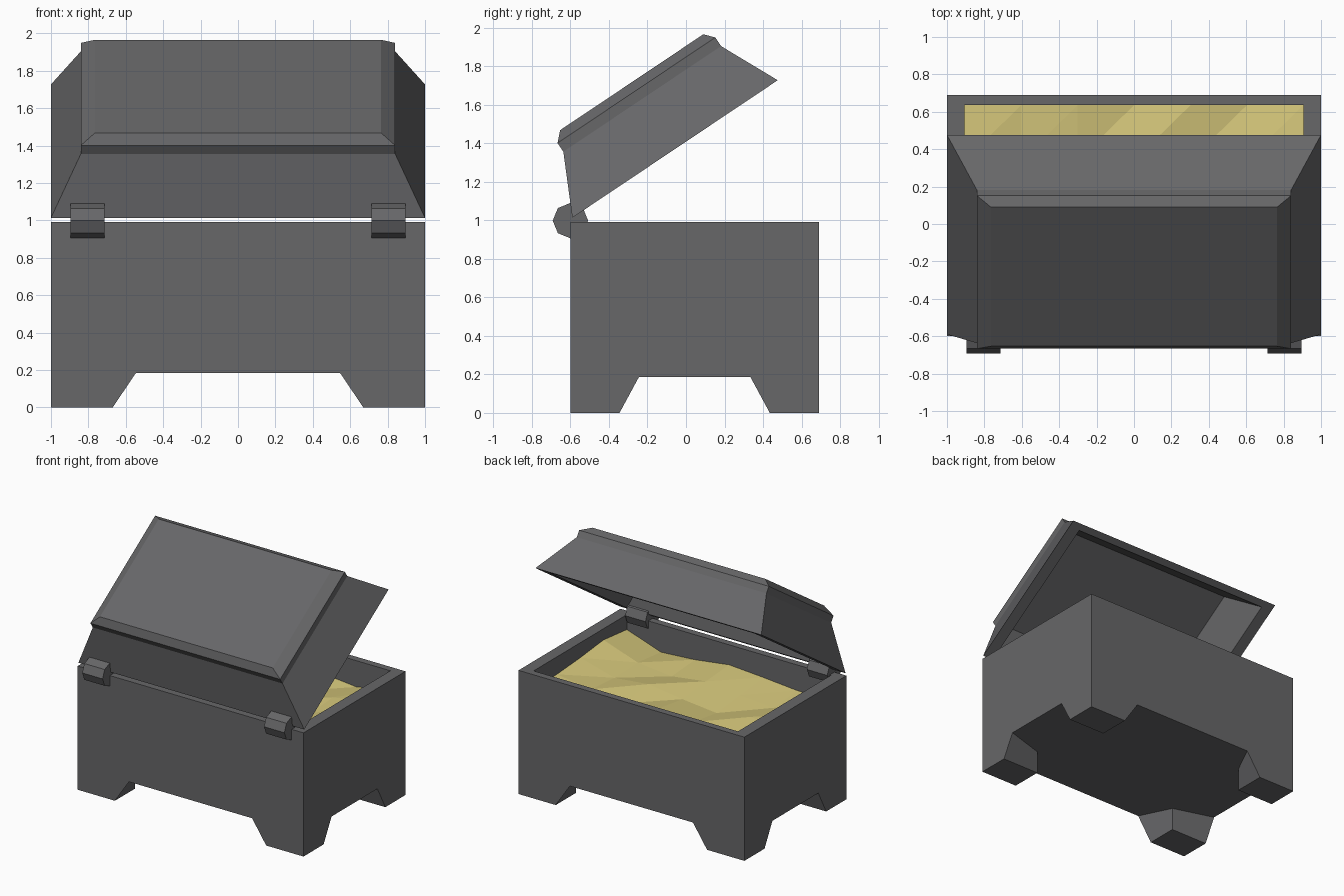
import bpy, bmesh, math
from mathutils import Matrix, Vector

if "Cube" in bpy.data.objects:
    bpy.data.objects.remove(bpy.data.objects["Cube"])


def material(name, rgb):
    m = bpy.data.materials.new(name)
    m.diffuse_color = (*rgb, 1)
    m.use_nodes = True
    m.node_tree.nodes["Principled BSDF"].inputs["Base Color"].default_value = m.diffuse_color
    return m


GREY = material("dark grey", (0.135, 0.135, 0.14))
GOLD = material("pale gold", (0.66, 0.565, 0.195))
YC = 0.045  # middle of the body in y


def add_object(name, bm, mat):
    bmesh.ops.recalc_face_normals(bm, faces=bm.faces)
    mesh = bpy.data.meshes.new(name)
    bm.to_mesh(mesh)
    bm.free()
    mesh.materials.append(mat)
    ob = bpy.data.objects.new(name, mesh)
    bpy.context.collection.objects.link(ob)
    return ob


def rect(hx, y0, y1, z):
    return [(-hx, y0, z), (hx, y0, z), (hx, y1, z), (-hx, y1, z)]


def loft(name, rings, mat):
    """Closed solid through a series of rings with equal point counts."""
    bm = bmesh.new()
    loops = [[bm.verts.new(p) for p in r] for r in rings]
    n = len(loops[0])
    for a, b in zip(loops, loops[1:]):
        for i in range(n):
            j = (i + 1) % n
            bm.faces.new((a[i], a[j], b[j], b[i]))
    bm.faces.new(loops[0])
    bm.faces.new(loops[-1])
    return add_object(name, bm, mat)


# hollow body
loft("chest_body", [
    rect(1, -0.6, 0.69, 0.185),
    rect(1, -0.6, 0.69, 0.99),
    rect(0.905, -0.545, 0.635, 0.99),
    rect(0.905, -0.545, 0.635, 0.3),
], GREY)

# four corner feet, flaring along the walls
for sx, side in ((-1, "left"), (1, "right")):
    for sy, end in ((-1, "front"), (1, "back")):
        def ring(fx, fy, z):
            pts = [(1, 0.645), (fx, 0.645), (0.67, 0.39), (1, fy)]
            return [(sx * x, YC + sy * y, z) for x, y in pts]
        loft(f"{end}_{side}_foot",
             [ring(0.67, 0.39, 0), ring(0.545, 0.29, 0.185)], GREY)

# hollow lid, modelled closed and then swung open about the hinge edge
lid = loft("lid", [
    rect(0.76, 0.19, 1.09, 0.28),
    rect(0.905, 0.055, 1.228, 0),
    rect(1, 0, 1.283, 0),
    rect(0.84, 0.152, 1.137, 0.311),
    rect(0.84, 0.152, 1.137, 0.365),
    rect(0.765, 0.2, 1.095, 0.413),
], GREY)
lid.data.transform(Matrix.Translation((0, -0.59, 1.013))
                   @ Matrix.Rotation(math.radians(33.8), 4, 'X'))

# octagonal hinge barrels
for s, side in ((-1, "left"), (1, "right")):
    rings = [[(s * x, -0.6 + 0.092 * math.cos(k * math.pi / 4),
               0.998 + 0.092 * math.sin(k * math.pi / 4)) for k in range(8)]
             for x in (0.715, 0.895)]
    loft(f"{side}_hinge", rings, GREY)

# uneven faceted filling, heights listed from front to back
heights = [
    (0.78, 0.785, 0.81, 0.83, 0.79, 0.77, 0.87),
    (0.79, 0.76, 0.78, 0.81, 0.77, 0.80, 0.90),
    (0.78, 0.80, 0.75, 0.78, 0.82, 0.79, 0.87),
    (0.81, 0.77, 0.79, 0.82, 0.78, 0.81, 0.85),
    (0.80, 0.79, 0.82, 0.79, 0.81, 0.78, 0.84),
]
bm = bmesh.new()
grid = [[bm.verts.new((-0.905 + 1.81 * i / 6, -0.545 + 1.18 * j / 4, h))
         for i, h in enumerate(row)] for j, row in enumerate(heights)]
for j in range(4):
    for i in range(6):
        a, b = grid[j][i], grid[j][i + 1]
        c, d = grid[j + 1][i + 1], grid[j + 1][i]
        bm.faces.new((a, b, c))
        bm.faces.new((a, c, d))
fill = add_object("gold_filling", bm, GOLD)
if fill.data.polygons[0].normal.z < 0:
    fill.data.flip_normals()
